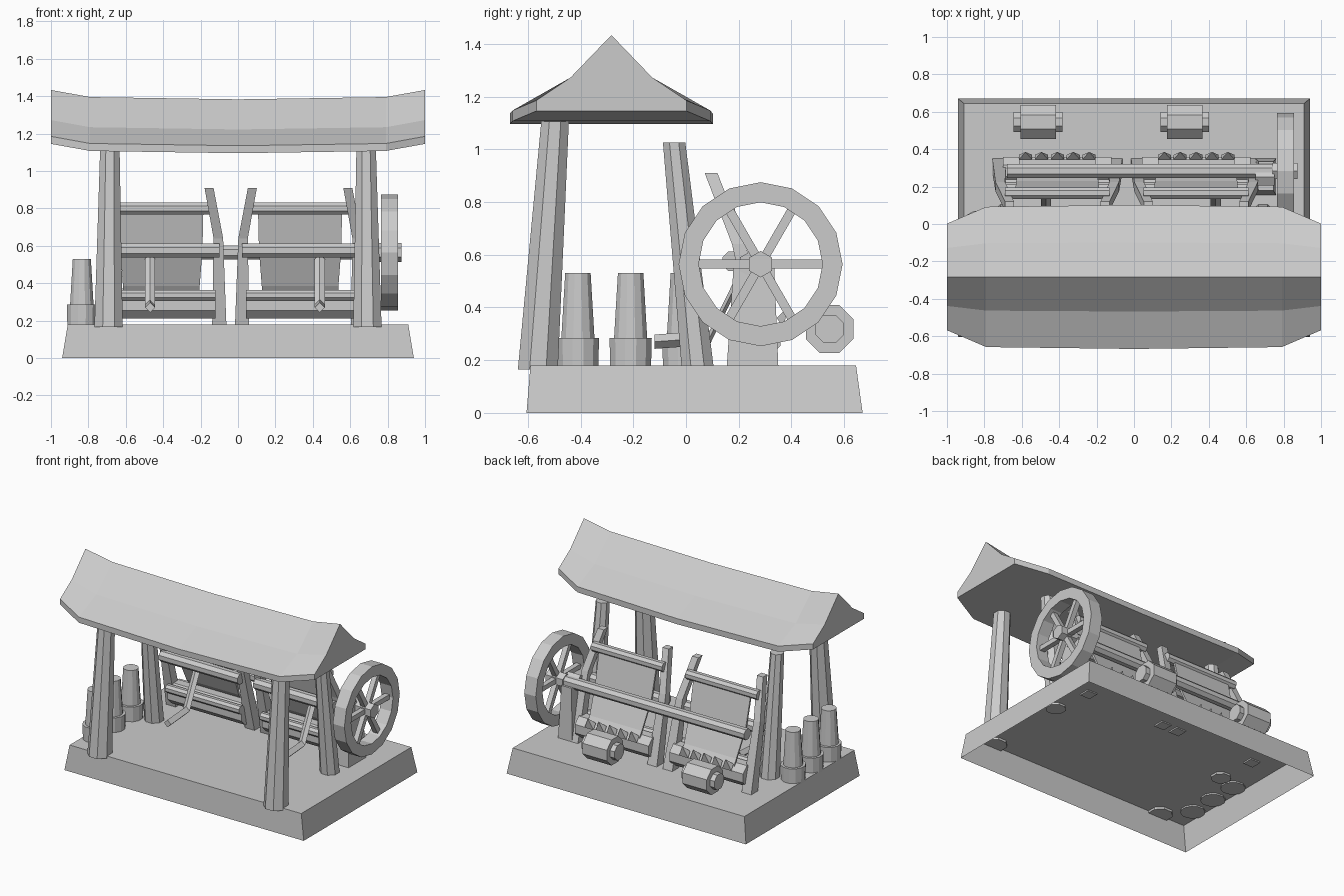
import bpy, bmesh, math
from mathutils import Vector

cube = bpy.data.objects.get("Cube")
if cube:
    bpy.data.objects.remove(cube)

grey = bpy.data.materials.new("light_grey")
grey.use_nodes = True
grey.diffuse_color = (0.6, 0.6, 0.6, 1)
grey.node_tree.nodes["Principled BSDF"].inputs["Base Color"].default_value = (0.6, 0.6, 0.6, 1)


def finish(name, bm):
    bmesh.ops.recalc_face_normals(bm, faces=bm.faces)
    mesh = bpy.data.meshes.new(name)
    bm.to_mesh(mesh)
    bm.free()
    mesh.materials.append(grey)
    obj = bpy.data.objects.new(name, mesh)
    bpy.context.collection.objects.link(obj)
    return obj


def loft(name, rings, caps=True, closed=False):
    """Skin a list of point rings, with optional end caps or a closed loop."""
    bm = bmesh.new()
    rows = [[bm.verts.new(p) for p in ring] for ring in rings]
    n = len(rows[0])
    pairs = list(zip(rows, rows[1:])) + ([(rows[-1], rows[0])] if closed else [])
    for a, b in pairs:
        for i in range(n):
            j = (i + 1) % n
            bm.faces.new((a[i], a[j], b[j], b[i]))
    if caps and not closed:
        bm.faces.new(rows[0][::-1])
        bm.faces.new(rows[-1])
    return finish(name, bm)


def rod(name, points, radii, sides=8, turn=0.5):
    """Faceted rod through points; end rings stay square to the main axis."""
    pts = [Vector(p) for p in points]
    axis = pts[-1] - pts[0]
    main = max(range(3), key=lambda i: abs(axis[i]))
    u, v = [Vector([float(k == i) for k in range(3)]) for i in range(3) if i != main]
    rings = []
    for p, r in zip(pts, radii):
        angles = [math.tau * (i + turn) / sides for i in range(sides)]
        rings.append([p + u * r * math.cos(a) + v * r * math.sin(a) for a in angles])
    return loft(name, rings)


def bar(name, x0, x1, y, z, r, sides=8):
    return rod(name, [(x0, y, z), (x1, y, z)], [r, r], sides)


def rect(x0, x1, y0, y1, z):
    return [(x0, y0, z), (x1, y0, z), (x1, y1, z), (x0, y1, z)]


# Hollow plinth, open underneath
base = loft("base", [rect(-.94, .94, -.605, .67, 0), rect(-.91, .91, -.59, .645, .18)], caps=False)
bm = bmesh.new()
bm.from_mesh(base.data)
bm.verts.ensure_lookup_table()
bm.faces.new(bm.verts[4:8])
bmesh.ops.recalc_face_normals(bm, faces=bm.faces)
bm.to_mesh(base.data)
bm.free()

# Sagging roof with flared, upturned ends
RIDGE = -.283
sections = []
for x, half, mid, lift in ((-1, .285, .155, .05), (-.79, .375, .18, .012), (0, .385, .185, 0),
                           (.79, .375, .18, .012), (1, .285, .155, .05)):
    outline = [(-half, 1.095), (-half, 1.135), (-mid, 1.222), (0, 1.383),
               (mid, 1.222), (half, 1.135), (half, 1.095)]
    sections.append([(x, RIDGE + y, z + lift) for y, z in outline])
loft("roof", sections)

# Leaning posts
for side, s in (("right", -1), ("left", 1)):
    rod(side + "_front_post", [(s * .692, -.562, .165), (s * .685, -.495, 1.13)], [.082, .056])
    rod(side + "_back_post", [(s * .69, .045, .165), (s * .685, -.045, 1.025)], [.066, .046])

# Row of stepped pots
for i in range(3):
    y = -.41 + .2 * i
    p = [(-.835, y, z) for z in (.17, .285, .285, .53)]
    rod("pot_%d" % (i + 1), p, [.08, .083, .065, .05], 12)

# Spoked wheel
WY, WZ = .283, .564


def wheel_ring(a):
    return [(x, WY + r * math.sin(a), WZ + r * math.cos(a))
            for x, r in ((.765, .235), (.765, .311), (.855, .311), (.855, .235))]


loft("wheel_rim", [wheel_ring(math.tau * i / 16) for i in range(16)], closed=True)
for i in range(6):
    a = math.tau * i / 6
    d, t = Vector((0, math.cos(a), math.sin(a))), Vector((0, -math.sin(a), math.cos(a)))
    c = Vector((.81, WY, WZ))
    w = Vector((.018, 0, 0))
    rings = [[c + d * r + t * k * .017 + w * m for k, m in ((-1, -1), (1, -1), (1, 1), (-1, 1))]
             for r in (.03, .245)]
    loft("spoke_%d" % (i + 1), rings)

# Drive shaft, hub and wheel stand
bar("drive_shaft", -.68, .76, WY, WZ, .04)
bar("wheel_hub", .74, .875, WY, WZ, .05, 6)
bar("shaft_collar", .65, .75, .25, WZ, .052, 6)
loft("wheel_stand", [rect(.65, .76, .155, .35, .18), rect(.665, .745, .18, .335, .55)])


# Two weaving frames
def weaving_frame(prefix, cx):
    half = .31
    for side, s in (("right", -1), ("left", 1)):
        rod(prefix + side + "_upright",
            [(cx + s * half, .315, .17), (cx + s * (half - .005), .2, .64),
             (cx + s * (half - .055), .095, .91)], [.054, .036, .034], 4)
    bar(prefix + "top_bar", cx - .28, cx + .28, .165, .80, .034)
    bar(prefix + "middle_bar", cx - .31, cx + .31, .175, .575, .04)
    bar(prefix + "roller", cx - .29, cx + .29, .285, .285, .08)
    bar(prefix + "front_bar", cx - .29, cx + .29, .21, .335, .03)
    # Cloth running from the top bar down to the roller
    cloth = []
    for y, z, w in ((.165, .80, .225), (.215, .58, .22), (.30, .385, .205), (.33, .34, .205)):
        cloth.append([(cx - w, y, z), (cx + w, y, z), (cx + w, y + .014, z), (cx - w, y + .014, z)])
    loft(prefix + "cloth", cloth)
    # Teeth along the roller
    bm = bmesh.new()
    for i in range(5):
        x = cx - .17 + i * .085
        ring = [bm.verts.new(p) for p in ((x - .035, .345, .36), (x + .035, .345, .36),
                                          (x + .035, .37, .32), (x - .035, .37, .32))]
        tip = bm.verts.new((x, .385, .40))
        bm.faces.new(ring)
        for k in range(4):
            bm.faces.new((ring[k], ring[(k + 1) % 4], tip))
    finish(prefix + "teeth", bm)
    # Bent foot lever
    px = cx - .06 if cx < 0 else cx + .105
    lever = []
    for y, z in ((-.12, .27), (.09, .285), (.21, .53)):
        lever.append([(px - .027, y, z), (px, y, z - .027), (px + .027, y, z), (px, y, z + .027)])
    loft(prefix + "foot_lever", lever)


weaving_frame("right_loom_", -.41)
weaving_frame("left_loom_", .332)

# Spools at the back
for name, cx in (("right", -.513), ("left", .272)):
    bar(name + "_spool", cx - .095, cx + .095, .545, .318, .098)
    bar(name + "_spool_core", cx - .13, cx + .13, .545, .318, .058)
